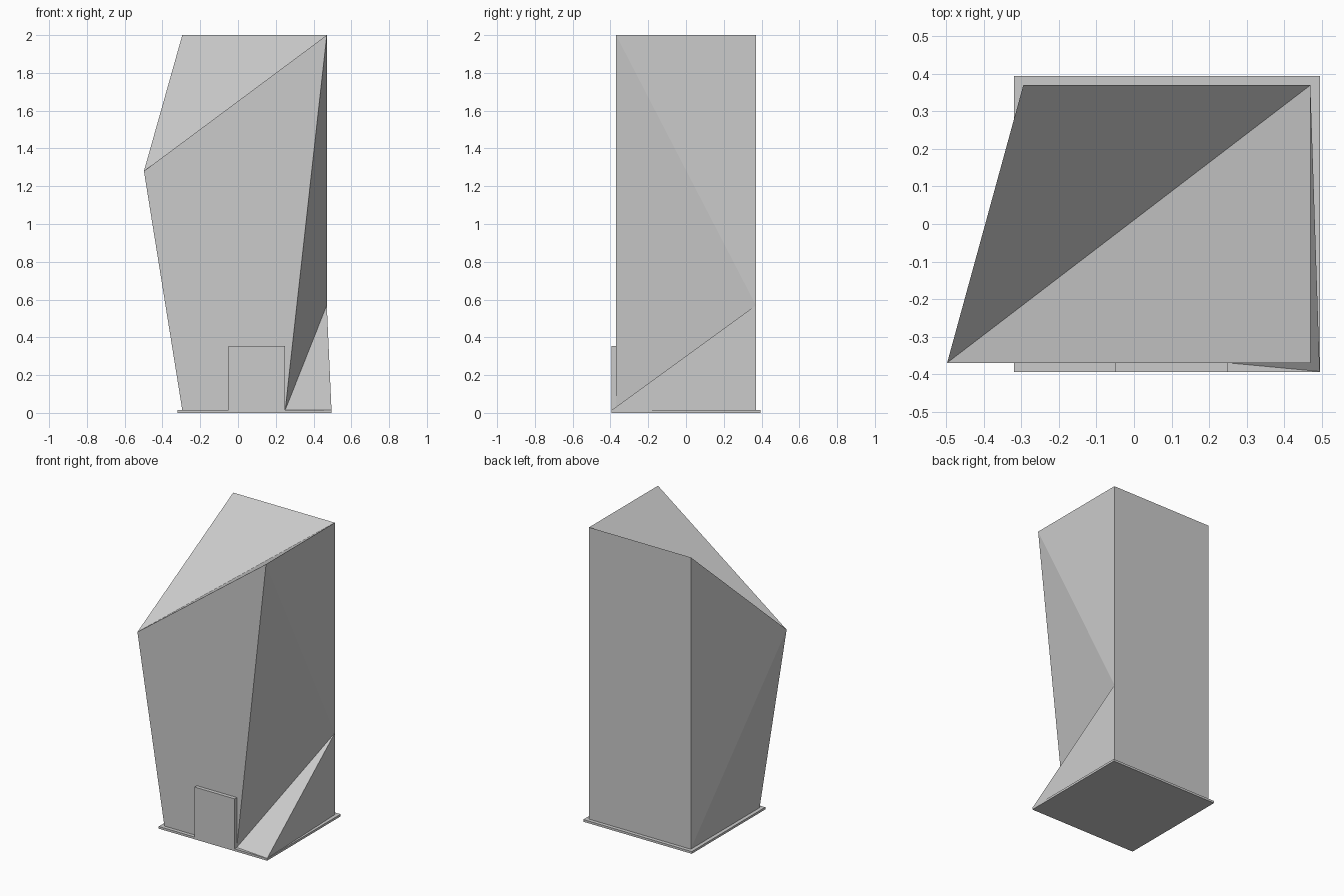
import bpy
import bmesh

if "Cube" in bpy.data.objects:
    bpy.data.objects.remove(bpy.data.objects["Cube"])


def make_mesh(name, points, faces):
    mesh = bpy.data.meshes.new(name)
    mesh.from_pydata(points, [], faces)
    bm = bmesh.new()
    bm.from_mesh(mesh)
    bmesh.ops.recalc_face_normals(bm, faces=bm.faces[:])
    bm.to_mesh(mesh)
    bm.free()
    obj = bpy.data.objects.new(name, mesh)
    bpy.context.collection.objects.link(obj)
    return obj


def make_box(name, x0, x1, y0, y1, z0, z1):
    points = [(x, y, z) for x in (x0, x1) for y in (y0, y1) for z in (z0, z1)]
    faces = [(0, 1, 3, 2), (4, 6, 7, 5), (0, 4, 5, 1),
             (2, 3, 7, 6), (0, 2, 6, 4), (1, 5, 7, 3)]
    return make_mesh(name, points, faces)


LEFT, RIGHT, TOP, DEPTH, FLOOR = -0.295, 0.47, 2.0, 0.37, 0.015
EDGE = 0.395

# Thin ground slab
make_box("base_slab", -0.32, 0.496, -EDGE, EDGE, 0, FLOOR)

# Faceted tower: footprint corners, roof corners, and the folded right corner
points = [
    (LEFT, -DEPTH, FLOOR),      # 0 front left foot
    (0.25, -DEPTH, FLOOR),      # 1 front inner foot
    (RIGHT, DEPTH, FLOOR),      # 2 back right foot
    (LEFT, DEPTH, FLOOR),       # 3 back left foot
    (-0.498, -DEPTH, 1.28),     # 4 front left shoulder
    (RIGHT, -DEPTH, TOP),       # 5 front right roof
    (RIGHT, DEPTH, TOP),        # 6 back right roof
    (LEFT, DEPTH, TOP),         # 7 back left roof
    (RIGHT, DEPTH, 0.57),       # 8 fold on back right edge
    (0.495, -0.393, FLOOR),     # 9 toe of the corner ramp
]
faces = [
    (0, 1, 5, 4), (2, 3, 7, 6, 8), (0, 3, 2, 9, 1),   # front, back, underside
    (0, 4, 3), (4, 7, 3),                             # folded left side
    (4, 5, 6), (4, 6, 7),                             # folded roof
    (5, 8, 6), (5, 1, 8),                             # folded right side
    (1, 9, 8), (9, 2, 8),                             # corner ramp
]
make_mesh("faceted_tower", points, faces)

# Door panel on the front
make_box("door_panel", -0.05, 0.25, -EDGE, -DEPTH, FLOOR, 0.355)
